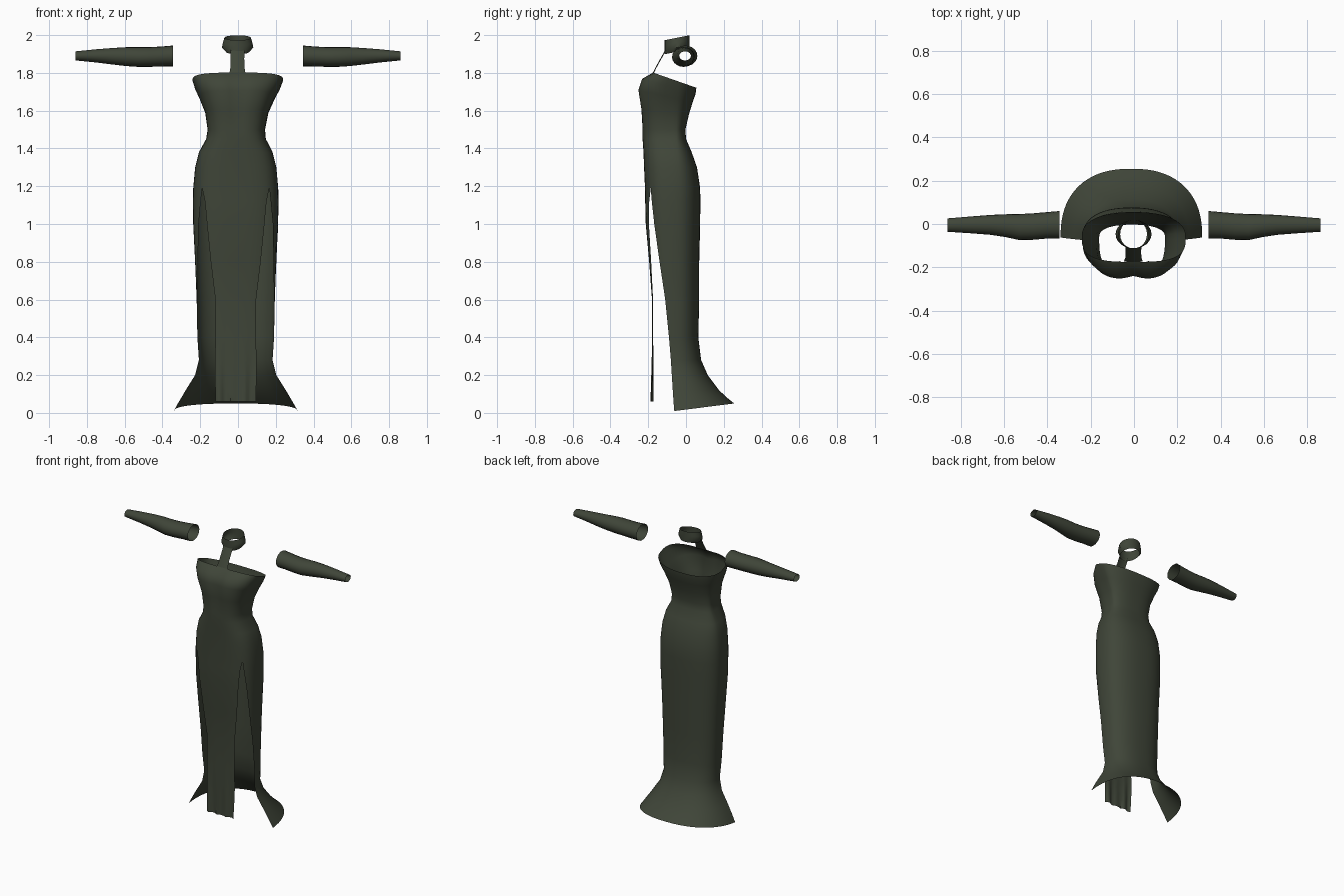
import bpy, bmesh
from math import sin, cos, asin, acos, pi, exp, radians

cube = bpy.data.objects.get("Cube")
if cube:
    bpy.data.objects.remove(cube)

fabric = bpy.data.materials.new("dark olive fabric")
fabric.use_nodes = True
color = (0.05, 0.06, 0.04, 1)
fabric.diffuse_color = color
bsdf = next(n for n in fabric.node_tree.nodes if n.type == 'BSDF_PRINCIPLED')
bsdf.inputs["Base Color"].default_value = color
bsdf.inputs["Roughness"].default_value = 0.8


def cloth(name, sheets):
    """Join sheets of rows of points into one smooth object, welding shared edges."""
    bm = bmesh.new()
    for rows in sheets:
        grid = [[bm.verts.new(p) for p in row] for row in rows]
        for a, b in zip(grid, grid[1:]):
            for i in range(len(a) - 1):
                bm.faces.new((a[i], b[i], b[i + 1], a[i + 1]))
    bmesh.ops.remove_doubles(bm, verts=bm.verts, dist=0.0005)
    bmesh.ops.recalc_face_normals(bm, faces=bm.faces)
    mesh = bpy.data.meshes.new(name)
    bm.to_mesh(mesh)
    bm.free()
    mesh.materials.append(fabric)
    obj = bpy.data.objects.new(name, mesh)
    bpy.context.collection.objects.link(obj)
    bpy.ops.object.select_all(action='DESELECT')
    obj.select_set(True)
    bpy.context.view_layer.objects.active = obj
    bpy.ops.object.shade_smooth_by_angle(angle=radians(50))
    return obj


# Dress: height, half width, front y, back y
BODICE = [(1.80, .24, -.175, .055), (1.75, .225, -.235, .05), (1.69, .20, -.255, .035),
          (1.60, .167, -.24, .015), (1.50, .152, -.23, -.003), (1.45, .158, -.23, 0),
          (1.38, .195, -.225, .03), (1.30, .215, -.222, .058), (1.19, .225, -.217, .075)]
# Skirt: the same, then panel half width and y of the slit edge
SKIRT = [(1.12, .226, -.216, .076, .163, -.181), (1.0, .225, -.213, .075, .152, -.168),
         (.8, .215, -.195, .07, .132, -.14), (.6, .207, -.18, .07, .108, -.11),
         (.4, .203, -.18, .065, .107, -.09), (.28, .195, -.18, .08, .11, -.08),
         (.2, .215, -.18, .115, .11, -.075), (.12, .265, -.18, .175, .108, -.07),
         (.06, .30, -.18, .22, .106, -.066), (.01, .327, -.18, .255, .1, -.062)]
SIDE_Y = -.06
FRONT_POW, BACK_POW = .65, .85


def outline(z, rx, yf, yb, a):
    """Point on the body at angle a, where 0 is the front and pi the back."""
    p = FRONT_POW if cos(a) > 0 else BACK_POW
    s, c = abs(sin(a)) ** p, abs(cos(a)) ** p
    x = rx * s * (1 if sin(a) > 0 else -1)
    y = SIDE_Y + c * ((yf if cos(a) > 0 else yb) - SIDE_Y)
    if 1.55 < z < 1.78 and cos(a) > 0:
        y += .015 * exp(-(x / .04) ** 2)
    z -= .35 * (y + .17) * min(1, max(0, (z - 1.5) / .3))
    if z < .1 and cos(a) < 0:
        z += .04 * c * (.1 - z) / .09
    return [x - .012 * min(1, max(0, (1.8 - z) / .4)), y, z]


def arc(dims, start, end, count):
    return [outline(*dims, start + (end - start) * i / count) for i in range(count + 1)]


front, back = [], []
for row in BODICE + SKIRT:
    dims = row[:4]
    z, rx, yf = row[:3]
    if len(row) == 4:
        panel = slit = asin(.79 ** (1 / FRONT_POW))
    else:
        panel = asin((row[4] / rx) ** (1 / FRONT_POW))
        slit = acos(((row[5] - SIDE_Y) / (yf - SIDE_Y)) ** (1 / FRONT_POW))
    back.append(arc(dims, slit, 2 * pi - slit, 36))
    if z > .05:
        points = arc(dims, -panel, panel, 16)
        # Soft pleats towards the panel's hem
        for p in points:
            p[1] += .01 * max(0, 1 - z / .35) * cos(p[0] * 95)
        front.append(points)
cloth("dress", [front, back])


# Collar: a tilted neck band, higher at the back
def collar_ring(rx, z):
    ring = []
    for i in range(25):
        a = 2 * pi * i / 24
        y = -.047 + .066 * cos(a)
        ring.append((rx * sin(a) - .002, y, z + .2 * (y + .047)))
    return ring


cloth("collar", [[collar_ring(rx, z) for rx, z in
                  ((.07, 1.986), (.078, 1.96), (.083, 1.935), (.062, 1.912))]])

# Strap joining the collar to the bodice
cloth("neck_strap", [[[(w * k - .003, y - .006 * (1 - k * k), z) for k in (-1, -.5, 0, .5, 1)]
                      for w, y, z in ((.037, -.105, 1.92), (.036, -.13, 1.875),
                                      (.037, -.155, 1.83), (.043, -.172, 1.795))]])

# Sleeves: distance out, centre y, half depth, centre z, half height
SLEEVE = [(.343, -.004, .064, 1.89, .055), (.40, -.006, .061, 1.887, .053),
          (.47, -.012, .061, 1.884, .052), (.53, -.014, .06, 1.884, .052),
          (.59, -.008, .053, 1.886, .05), (.66, -.004, .046, 1.888, .044),
          (.75, -.004, .039, 1.89, .035), (.86, -.005, .031, 1.89, .024)]
for side, name in ((1, "left_sleeve"), (-1, "right_sleeve")):
    cloth(name, [[[(side * x, cy + ry * cos(2 * pi * i / 20), cz + rz * sin(2 * pi * i / 20))
                   for i in range(21)] for x, cy, ry, cz, rz in SLEEVE]])
